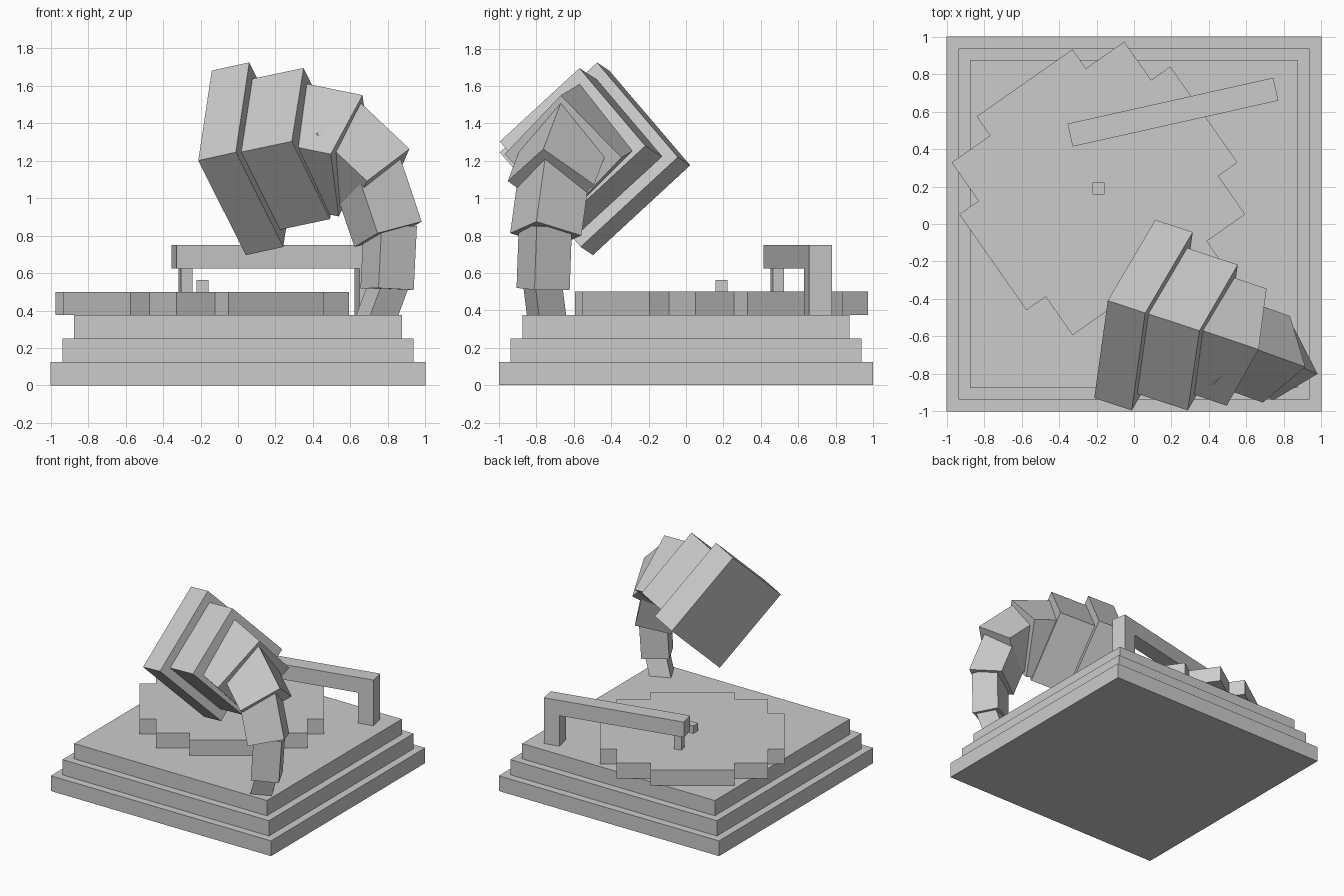
import bpy, bmesh
from math import radians
from mathutils import Vector, Matrix

if "Cube" in bpy.data.objects:
    bpy.data.objects.remove(bpy.data.objects["Cube"])


def finish(name, bm):
    bmesh.ops.recalc_face_normals(bm, faces=bm.faces)
    mesh = bpy.data.meshes.new(name)
    bm.to_mesh(mesh)
    bm.free()
    obj = bpy.data.objects.new(name, mesh)
    bpy.context.collection.objects.link(obj)
    return obj


def prism(name, outline, z0, z1, origin=(0, 0), angle=0):
    """Extrude a flat outline upward, turned about its own origin."""
    bm = bmesh.new()
    face = bm.faces.new([bm.verts.new((x, y, z0)) for x, y in outline])
    new = bmesh.ops.extrude_face_region(bm, geom=[face])["geom"]
    top = [v for v in new if isinstance(v, bmesh.types.BMVert)]
    bmesh.ops.translate(bm, verts=top, vec=(0, 0, z1 - z0))
    place = Matrix.Translation((*origin, 0)) @ Matrix.Rotation(radians(angle), 4, 'Z')
    bm.transform(place)
    return finish(name, bm)


def rect(x0, x1, hy):
    return [(x0, -hy), (x1, -hy), (x1, hy), (x0, hy)]


def square_bar(name, corner, along, side):
    """Square-section bar from one corner, its length vector and one side."""
    corner, along, side = Vector(corner), Vector(along), Vector(side)
    other = side.cross(along).normalized() * side.length
    bm = bmesh.new()
    bmesh.ops.create_cube(bm, size=1)
    for v in bm.verts:
        p = v.co + Vector((.5, .5, .5))
        v.co = corner + along * p.x + side * p.y + other * p.z
    return finish(name, bm)


# stepped base
for i, h in enumerate((1.0, .9375, .875)):
    prism(f"base_tier_{i + 1}", rect(-h, h, h), i * .125, (i + 1) * .125)

# stepped round record and its spindle
centre = (-.19, .19)
steps = [(.6875, .3125), (.5625, .3125), (.5625, .5625), (.3125, .5625), (.3125, .6875)]
outline = []
for _ in range(4):
    outline += steps
    steps = [(-y, x) for x, y in steps]
prism("record", outline, .375, .5, centre, 35)
prism("spindle", rect(-.03125, .03125, .03125), .5, .5625, centre)

# tone arm, its post and needle
arm = dict(origin=(.208, .597), angle=12.6)
prism("tone_arm", rect(-.5625, .5625, .0625), .625, .75, **arm)
prism("arm_post", rect(.4375, .5625, .0625), .375, .625, **arm)
prism("needle", rect(-.531, -.469, .03125), .5, .625, **arm)

# curved horn, from the neck up to the mouth: outer rear corner, length, side
horn = [
    ((.81, -.77, .25), (.111, -.038, .30), (-.135, -.070, .041)),
    ((.938, -.81, .51), (.017, .012, .34), (-.188, -.096, .010)),
    ((.98, -.80, .875), (-.112, .046, .335), (-.235, -.14, -.062)),
    ((.915, -.763, 1.263), (-.27, .097, .255), (-.227, -.19, -.172)),
    ((.665, -.67, 1.55), (-.295, .10, .06), (-.17, -.30, -.315)),
    ((.35, -.57, 1.695), (-.275, .091, -.058), (-.063, -.425, -.392)),
    ((.06, -.475, 1.725), (-.2, .066, -.044), (-.072, -.52, -.48)),
]
for i, (corner, along, side) in enumerate(horn):
    square_bar(f"horn_segment_{i + 1}", corner, along, side)
